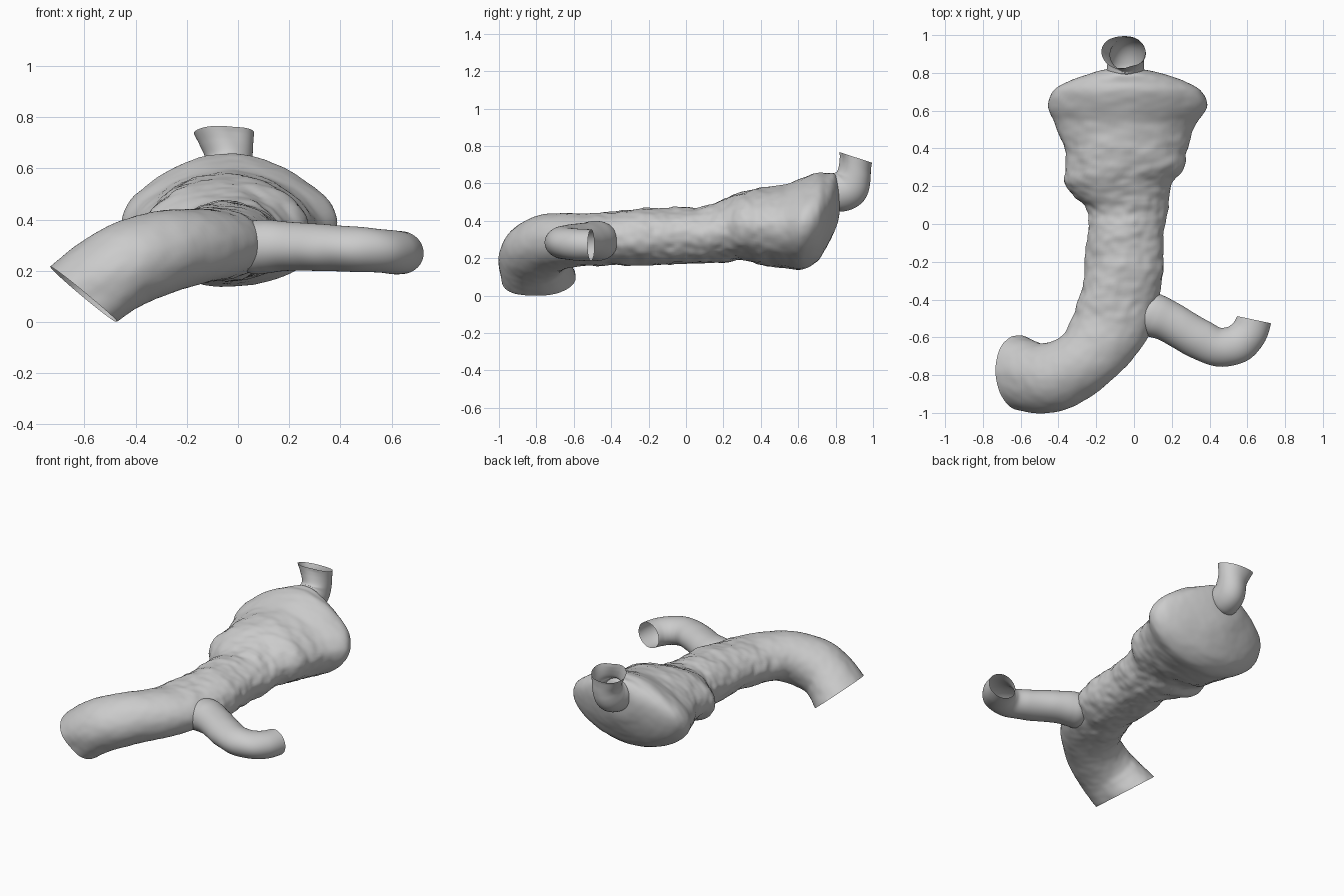
import bpy, bmesh
from math import sin, cos, pi, radians
from mathutils import Vector, noise

N = 80      # points per ring
STEPS = 10  # rings per station gap


def clamp(v):
    return max(0, min(1, v))


def catmull(a, b, c, d, t):
    return [0.5 * (2 * q + (r - p) * t + (2 * p - 5 * q + 4 * r - s) * t * t
                   + (3 * q - p - 3 * r + s) * t ** 3) for p, q, r, s in zip(a, b, c, d)]


def resample(st):
    pts = [st[0]] + st + [st[-1]]
    out = []
    for i in range(len(st) - 1):
        for k in range(STEPS):
            out.append(catmull(*pts[i:i + 4], k / STEPS))
    return out + [list(st[-1])]


def loft(name, stations, bump, cap=False, shape=None):
    """Station: x, y, z, half width, half height, yaw, pitch, roll (degrees)."""
    bm = bmesh.new()
    rings = []
    for x, y, z, w, h, yaw, pitch, roll in resample(stations):
        yw, pt, rl = radians(yaw), radians(pitch), radians(roll)
        tan = Vector((cos(pt) * cos(yw), cos(pt) * sin(yw), sin(pt)))
        s0 = Vector((-sin(yw), cos(yw), 0))
        u0 = tan.cross(s0)
        side, up = s0 * cos(rl) + u0 * sin(rl), u0 * cos(rl) - s0 * sin(rl)
        c = Vector((x, y, z))
        ring = []
        for j in range(N):
            a = 2 * pi * j / N
            r = shape(a, c) if shape else 1
            off = side * (w * cos(a) * r) + up * (h * sin(a) * r)
            p = c + off
            ring.append(bm.verts.new(p + off.normalized() * bump(p)))
        rings.append(ring)
    for r0, r1 in zip(rings, rings[1:]):
        for j in range(N):
            k = (j + 1) % N
            bm.faces.new((r0[j], r0[k], r1[k], r1[j]))
    if cap:
        bm.faces.new(rings[0][::-1])
    bmesh.ops.recalc_face_normals(bm, faces=bm.faces)
    me = bpy.data.meshes.new(name)
    bm.to_mesh(me)
    bm.free()
    me.shade_smooth()
    ob = bpy.data.objects.new(name, me)
    bpy.context.collection.objects.link(ob)
    return ob


# Wrinkled wall: rough with ring folds along the middle, calm at both ends
def wall_bump(p):
    rough = max(0.3, clamp((p.y + 0.75) / 0.35)) * (1 - 0.55 * clamp((p.y - 0.4) / 0.15))
    folds = noise.noise(Vector((p.x * 4, p.y * 13, p.z * 4)))
    lumps = noise.noise(p * 9 + Vector((3, 1, 7)))
    grain = noise.noise(p * 24)
    return rough * (0.006 * folds + 0.009 * lumps + 0.006 * grain)


# Slightly peaked pouch roof at the back, squarer lower corner at the outlet
def wall_shape(a, c):
    pouch = clamp((c.y - 0.3) / 0.25)
    outlet = clamp((-0.45 - c.x) / 0.15)
    corner = sin(2 * a) ** 2
    low_front = sin(a) < 0 < cos(a)
    return 1 - 0.07 * pouch * corner * (1 if sin(a) > 0 else 0.3) + (0.15 * outlet * corner if low_front else 0)


# Main tube: closed pouch at the back, bending to an open end at front left
main = [
    (-0.05, 0.825, 0.52, 0.03, 0.03), (-0.05, 0.815, 0.515, 0.12, 0.11),
    (-0.04, 0.79, 0.495, 0.21, 0.16), (-0.04, 0.75, 0.455, 0.32, 0.2),
    (-0.035, 0.70, 0.42, 0.395, 0.237), (-0.035, 0.62, 0.385, 0.42, 0.245),
    (-0.045, 0.52, 0.37, 0.37, 0.22), (-0.045, 0.40, 0.37, 0.325, 0.205),
    (-0.05, 0.29, 0.37, 0.31, 0.18), (-0.085, 0.22, 0.35, 0.285, 0.172),
    (-0.065, 0.15, 0.335, 0.25, 0.157), (-0.038, 0.09, 0.325, 0.217, 0.15),
    (-0.04, 0.0, 0.32, 0.202, 0.15), (-0.05, -0.12, 0.315, 0.205, 0.15),
    (-0.053, -0.26, 0.312, 0.208, 0.15), (-0.085, -0.40, 0.305, 0.207, 0.145),
]
main = [s + (-90, 0, 0) for s in main] + [
    (-0.12, -0.53, 0.298, 0.212, 0.14, -99, 0, 0),
    (-0.185, -0.645, 0.293, 0.195, 0.148, -109, -3, 0),
    (-0.285, -0.735, 0.275, 0.182, 0.16, -130, -10, 0),
    (-0.41, -0.80, 0.233, 0.188, 0.167, -151, -22, 0),
    (-0.51, -0.81, 0.18, 0.195, 0.165, -168, -36, 0),
    (-0.605, -0.788, 0.108, 0.2, 0.167, -176, -50, 0),
]
loft("main_tube", main, wall_bump, cap=True, shape=wall_shape)


def soft_bump(p):
    return 0.004 * noise.noise(p * 8)


# Side branch: thin open tube curling to the right
branch = [
    (0.0, -0.45, 0.29, 0.09, 0.08, -27, 0, 0),
    (0.06, -0.47, 0.292, 0.117, 0.105, -25, 0, 0),
    (0.115, -0.488, 0.295, 0.117, 0.105, -25, 0, 0),
    (0.18, -0.515, 0.295, 0.11, 0.097, -27, 0, 0),
    (0.26, -0.56, 0.293, 0.108, 0.094, -30, 0, 0),
    (0.35, -0.612, 0.29, 0.106, 0.09, -26, 0, 0),
    (0.45, -0.652, 0.285, 0.102, 0.088, -5, 0, 0),
    (0.545, -0.635, 0.278, 0.102, 0.086, 30, 0, 0),
    (0.607, -0.577, 0.272, 0.096, 0.085, 57, 0, 0),
    (0.637, -0.507, 0.27, 0.09, 0.084, 78, 0, 0),
]
loft("side_branch", branch, soft_bump)


# Neck: short elbow rising from the back pouch, with a two-lobed mouth
def neck_shape(a, c):
    k = clamp((c.z - 0.62) / 0.1)
    return 1 - 0.2 * k * max(0, cos(a - 2.1)) ** 6 - 0.12 * k * max(0, cos(a - 5.2)) ** 4


neck = [
    (-0.05, 0.77, 0.55, 0.09, 0.09, 90, 5, 0),
    (-0.045, 0.82, 0.552, 0.098, 0.105, 90, 15, 0),
    (-0.04, 0.872, 0.578, 0.095, 0.108, 90, 42, 0),
    (-0.035, 0.896, 0.635, 0.092, 0.094, 90, 72, 0),
    (-0.045, 0.906, 0.69, 0.105, 0.093, 90, 74, -8),
    (-0.055, 0.909, 0.738, 0.12, 0.1, 90, 72, -13),
]
loft("neck", neck, soft_bump, shape=neck_shape)
